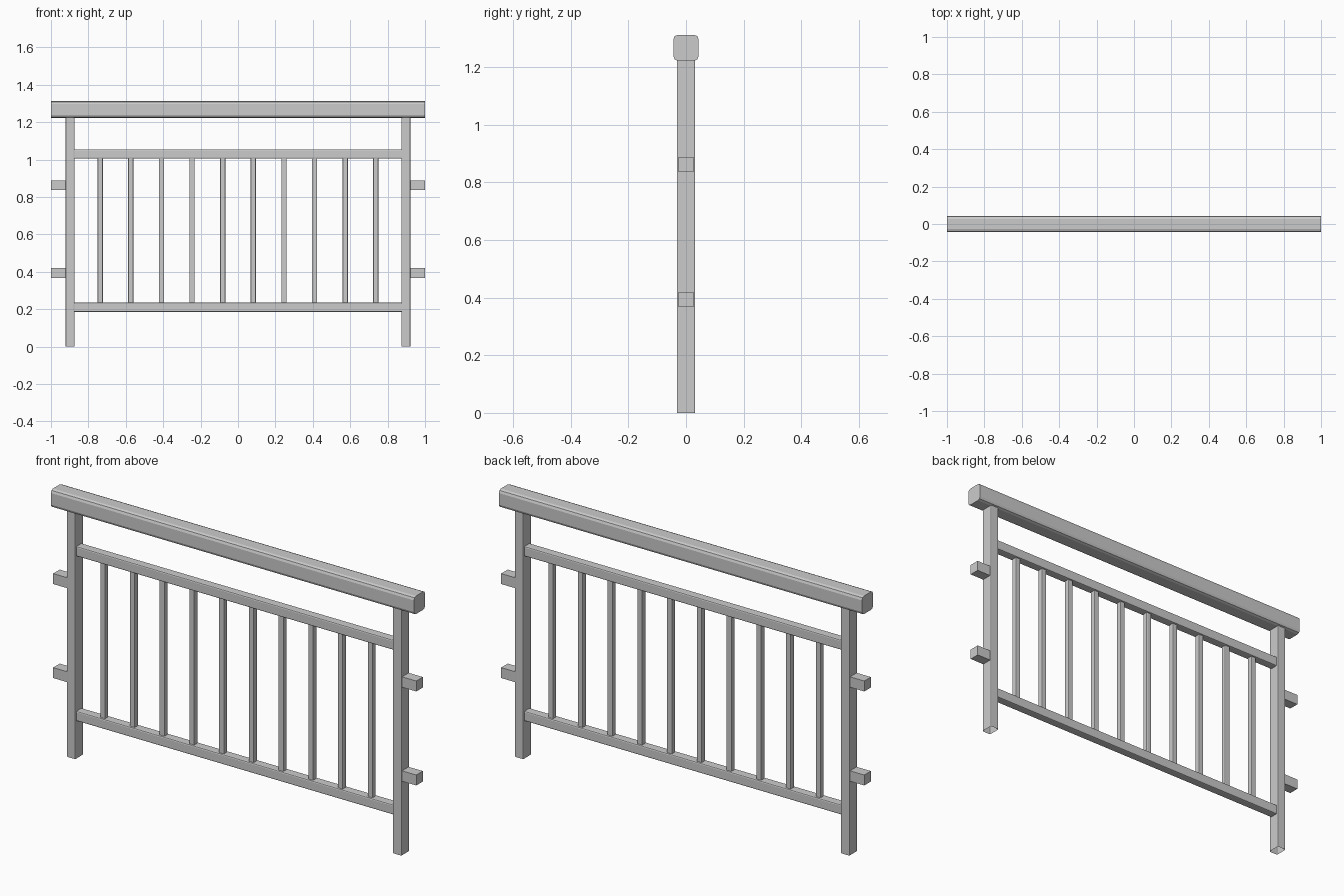
import bpy, bmesh
from mathutils import Vector

cube = bpy.data.objects.get("Cube")
if cube:
    bpy.data.objects.remove(cube)

grey = bpy.data.materials.new("painted_grey")
grey.use_nodes = True
grey.diffuse_color = (0.6, 0.6, 0.6, 1)
grey.node_tree.nodes["Principled BSDF"].inputs["Base Color"].default_value = (0.6, 0.6, 0.6, 1)


def bar(name, centre, size, axis, bevel=0.0, segments=2, open_ends=False):
    """Box with its edges along one axis rounded off, optionally a hollow tube."""
    bm = bmesh.new()
    bmesh.ops.create_cube(bm, size=1)
    bmesh.ops.scale(bm, vec=size, verts=bm.verts)
    if open_ends:
        ends = [f for f in bm.faces if abs(f.normal[axis]) > 0.9]
        bmesh.ops.delete(bm, geom=ends, context='FACES_ONLY')
    if bevel:
        long_edges = [e for e in bm.edges
                      if abs(e.verts[0].co[axis] - e.verts[1].co[axis]) > size[axis] / 2]
        bmesh.ops.bevel(bm, geom=long_edges, offset=bevel, segments=segments,
                        profile=0.5, affect='EDGES')
    bmesh.ops.translate(bm, vec=Vector(centre), verts=bm.verts)
    mesh = bpy.data.meshes.new(name)
    bm.to_mesh(mesh)
    bm.free()
    mesh.materials.append(grey)
    obj = bpy.data.objects.new(name, mesh)
    bpy.context.collection.objects.link(obj)
    return obj


X, Z = 0, 2

# Handrail
bar("handrail", (0, 0, 1.267), (2, 0.088, 0.09), X, 0.016)

# Rails holding the balusters
bar("upper_rail", (0, 0, 1.03), (1.75, 0.044, 0.05), X, 0.006)
bar("lower_rail", (0, 0, 0.21), (1.75, 0.044, 0.05), X, 0.006)

# Hollow posts and the side brackets
for side, label in ((1, "left"), (-1, "right")):
    bar(label + "_post", (side * 0.898, 0, 0.612), (0.048, 0.064, 1.224), Z,
        0.005, open_ends=True)
    for height, level in ((0.862, "upper"), (0.394, "lower")):
        bar(f"{label}_{level}_bracket", (side * 0.96, 0, height),
            (0.08, 0.052, 0.052), X)

# Balusters
count, spacing = 10, 0.1637
for i in range(count):
    x = (i - (count - 1) / 2) * spacing
    bar(f"baluster_{i + 1}", (x, 0, 0.62), (0.028, 0.028, 0.78), Z, 0.004)
